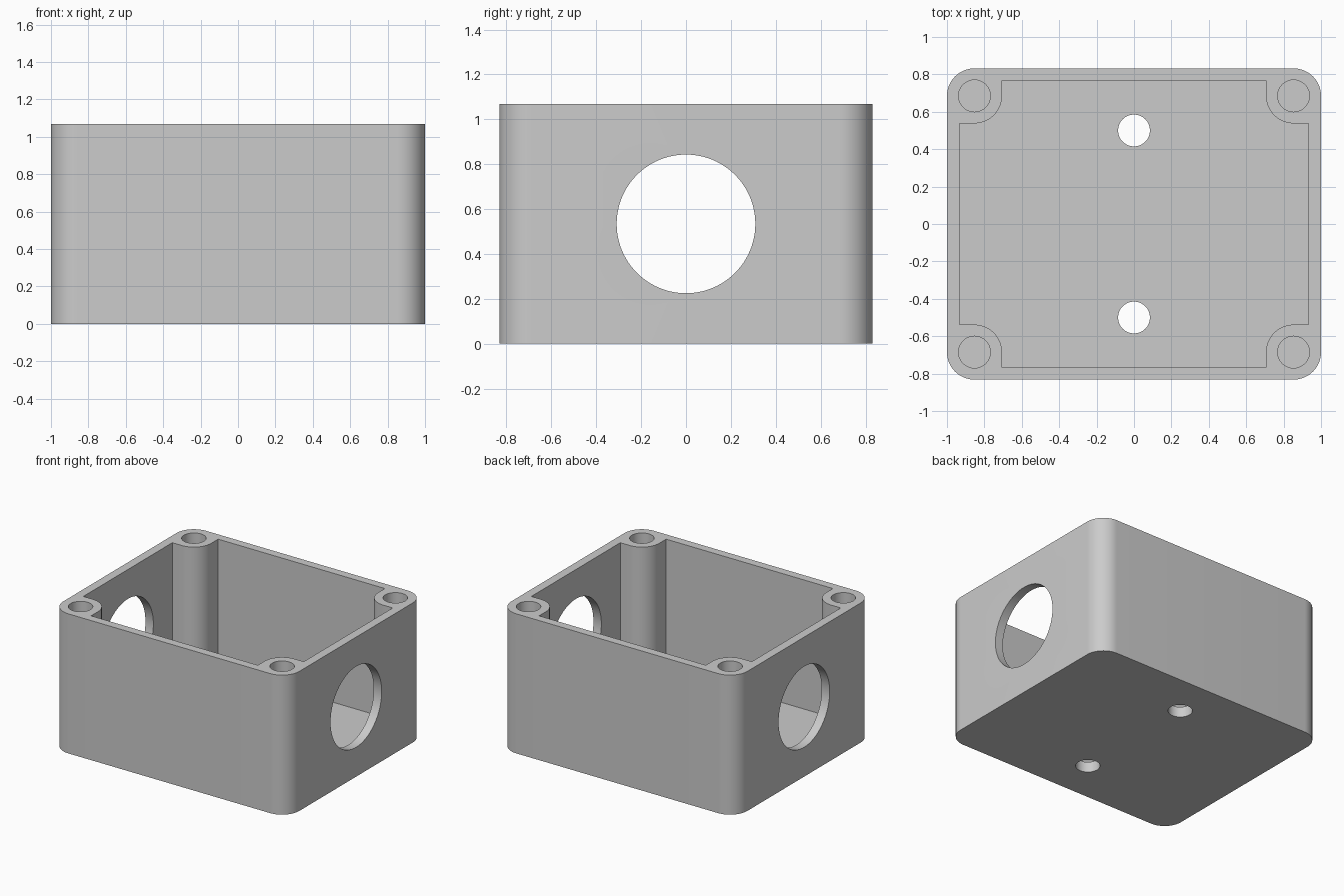
import bpy, bmesh
from math import pi, sin, cos, radians
from mathutils import Matrix

cube = bpy.data.objects.get("Cube")
if cube:
    bpy.data.objects.remove(cube, do_unlink=True)

# Main sizes
HX, HY, H = 1.0, 0.832, 1.068      # outer half sizes and height
IX, IY, FLOOR = 0.933, 0.768, 0.08  # cavity half sizes and floor level
R = 0.147                          # corner and screw post radius
PX, PY = HX - R, HY - R            # screw post centres
SCREW_R, PORT_R = 0.085, 0.309

grey = bpy.data.materials.new("plain grey")
grey.use_nodes = True
colour = (0.6, 0.6, 0.6, 1)
grey.diffuse_color = colour
grey.node_tree.nodes["Principled BSDF"].inputs["Base Color"].default_value = colour


def arc(cx, cy, r, start, end, steps=16):
    angles = [radians(start + (end - start) * i / steps) for i in range(steps + 1)]
    return [(cx + r * cos(a), cy + r * sin(a)) for a in angles]


def four_corners(quarter):
    """Mirror a counter-clockwise first-quadrant outline into a closed one."""
    left = [(-x, y) for x, y in reversed(quarter)]
    return quarter + left + [(-x, -y) for x, y in quarter] + [(-x, -y) for x, y in left]


def add_object(name, bm):
    bmesh.ops.recalc_face_normals(bm, faces=bm.faces)
    mesh = bpy.data.meshes.new(name)
    bm.to_mesh(mesh)
    bm.free()
    mesh.materials.append(grey)
    obj = bpy.data.objects.new(name, mesh)
    bpy.context.collection.objects.link(obj)
    return obj


def prism(name, outline, z0, z1):
    bm = bmesh.new()
    face = bm.faces.new([bm.verts.new((x, y, z0)) for x, y in outline])
    top = bmesh.ops.extrude_face_region(bm, geom=[face], use_keep_orig=True)["geom"]
    bmesh.ops.translate(bm, vec=(0, 0, z1 - z0),
                        verts=[v for v in top if isinstance(v, bmesh.types.BMVert)])
    return add_object(name, bm)


def cylinder(name, r, length, matrix, segments=64):
    bm = bmesh.new()
    bmesh.ops.create_cone(bm, cap_ends=True, segments=segments, radius1=r, radius2=r,
                          depth=length, matrix=matrix)
    return add_object(name, bm)


# Solid box with rounded upright corners
body = prism("enclosure_box", four_corners(arc(PX, PY, R, 0, 90)), 0, H)

# Cavity outline steps around a rounded screw post in each corner
post = [(IX, PY - R)] + arc(PX, PY, R, 270, 180) + [(PX - R, IY)]
cutters = [prism("cavity_cutter", four_corners(post), FLOOR, H + 0.2)]

# Round cable port through both side walls
cutters.append(cylinder("cable_port_cutter", PORT_R, 3,
                        Matrix.Translation((0, 0, H / 2)) @ Matrix.Rotation(pi / 2, 4, "Y"), 96))

# Mounting holes through the floor
for y in (-0.5, 0.5):
    cutters.append(cylinder("mounting_hole_cutter", SCREW_R, 0.4,
                            Matrix.Translation((0, y, 0))))

# Blind screw holes down the corner posts
for sx in (-1, 1):
    for sy in (-1, 1):
        cutters.append(cylinder("screw_hole_cutter", SCREW_R, 2 * (H - FLOOR),
                                Matrix.Translation((sx * PX, sy * PY, H))))

bpy.ops.object.select_all(action="DESELECT")
body.select_set(True)
bpy.context.view_layer.objects.active = body
for cutter in cutters:
    cutter.hide_render = True
    mod = body.modifiers.new(cutter.name, "BOOLEAN")
    mod.operation, mod.solver, mod.object = "DIFFERENCE", "EXACT", cutter
    bpy.ops.object.modifier_apply(modifier=mod.name)
    bpy.data.objects.remove(cutter, do_unlink=True)

bpy.ops.object.shade_smooth_by_angle(angle=radians(30))
